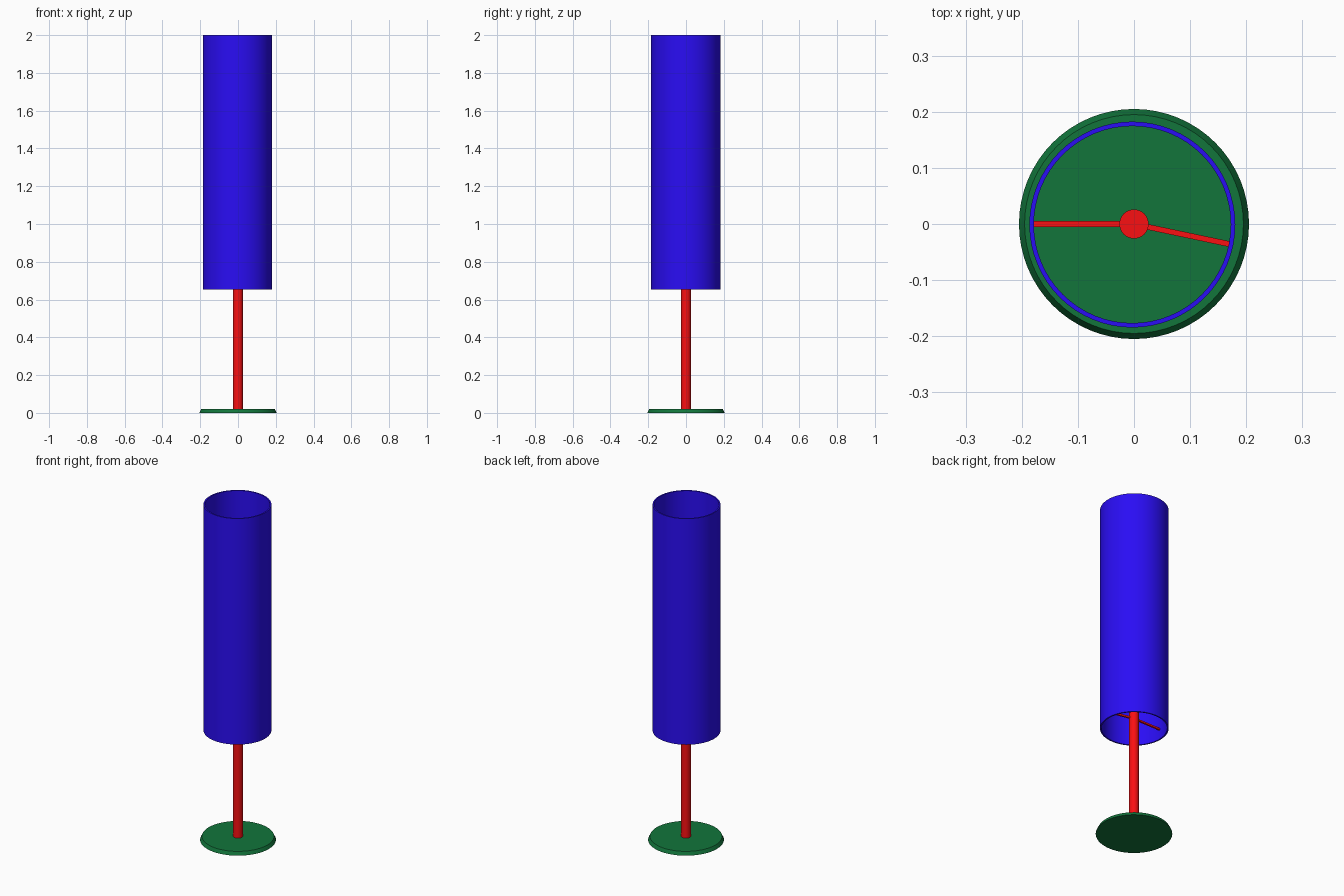
import bpy
import math

if "Cube" in bpy.data.objects:
    bpy.data.objects.remove(bpy.data.objects["Cube"])

SEG = 64


def material(name, rgb):
    m = bpy.data.materials.new(name)
    m.diffuse_color = (*rgb, 1)
    m.use_nodes = True
    m.node_tree.nodes["Principled BSDF"].inputs["Base Color"].default_value = m.diffuse_color
    return m


def finish(obj, mat):
    obj.data.materials.append(mat)
    bpy.ops.object.select_all(action='DESELECT')
    obj.select_set(True)
    bpy.context.view_layer.objects.active = obj
    bpy.ops.object.shade_smooth_by_angle(angle=math.radians(30))


def lathe(name, profile, mat, center=(0, 0), closed=False, seg=SEG):
    """Revolve (radius, z) points round the z axis; cap the ends if open."""
    n = len(profile)
    verts, faces = [], []
    for i in range(seg):
        a = 2 * math.pi * i / seg
        verts += [(center[0] + r * math.cos(a), center[1] + r * math.sin(a), z)
                  for r, z in profile]
    for i in range(seg):
        k = (i + 1) % seg
        for j in range(n if closed else n - 1):
            m = (j + 1) % n
            faces.append((i * n + j, k * n + j, k * n + m, i * n + m))
    if not closed:
        faces.append([i * n for i in reversed(range(seg))])
        faces.append([i * n + n - 1 for i in range(seg)])
    mesh = bpy.data.meshes.new(name)
    mesh.from_pydata(verts, [], faces)
    obj = bpy.data.objects.new(name, mesh)
    bpy.context.collection.objects.link(obj)
    finish(obj, mat)


def arm(name, angle, reach, z, thick, mat):
    """Square bar running outwards from the pole axis."""
    bpy.ops.mesh.primitive_cube_add(
        size=1, rotation=(0, 0, angle),
        location=(reach / 2 * math.cos(angle), reach / 2 * math.sin(angle), z))
    obj = bpy.context.object
    obj.name = name
    obj.scale = (reach, thick, thick)
    obj.data.materials.append(mat)


green = material("base_green", (0.006, 0.178, 0.044))
red = material("pole_red", (0.95, 0.005, 0.006))
blue = material("shade_blue", (0.023, 0.004, 0.91))

# Base disc with a sloping rim
lathe("base", [(0.205, 0), (0.195, 0.021)], green)

# Upright pole, ending just above the shade supports
lathe("pole", [(0.026, 0.015), (0.026, 0.78)], red, seg=32)

# Open tubular shade, slightly off the pole axis
lathe("shade", [(0.1835, 0.652), (0.1835, 2.0), (0.1755, 2.0), (0.1755, 0.652)],
      blue, center=(-0.003, -0.001), closed=True)

# Two support arms from the pole to the shade
for i, (angle, reach) in enumerate([(180, 0.18), (-11.9, 0.175)]):
    arm(f"support_arm_{i + 1}", math.radians(angle), reach, 0.712, 0.01, red)
